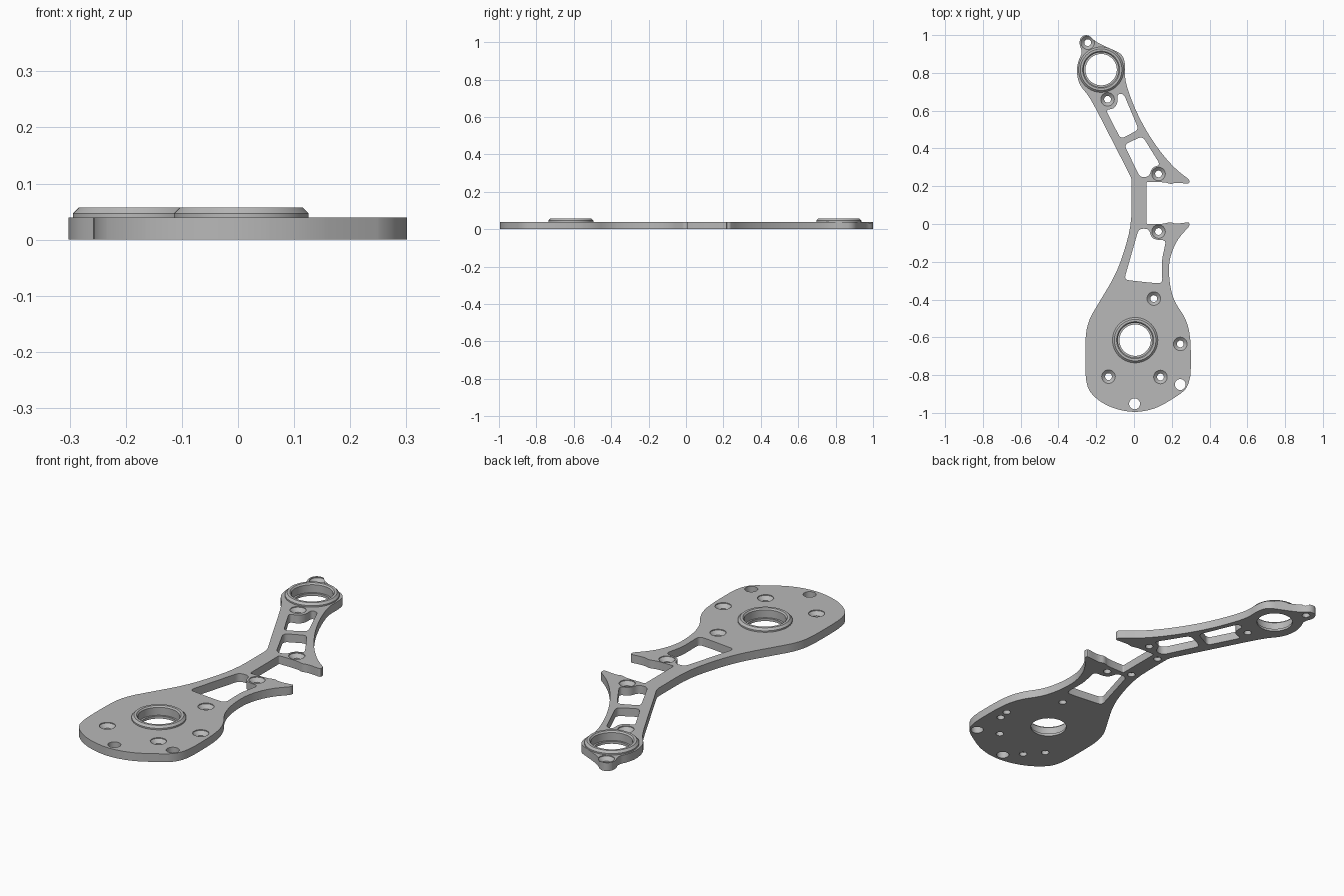
import bpy, bmesh, math
from mathutils import Vector

if "Cube" in bpy.data.objects:
    bpy.data.objects.remove(bpy.data.objects["Cube"])

THICK = 0.04

metal = bpy.data.materials.new("grey_metal")
metal.use_nodes = True
GREY = (0.48, 0.48, 0.48, 1)
metal.diffuse_color = GREY
metal.node_tree.nodes["Principled BSDF"].inputs["Base Color"].default_value = GREY


def add_object(name, bm):
    bmesh.ops.recalc_face_normals(bm, faces=bm.faces)
    mesh = bpy.data.meshes.new(name)
    bm.to_mesh(mesh)
    bm.free()
    mesh.materials.append(metal)
    obj = bpy.data.objects.new(name, mesh)
    bpy.context.collection.objects.link(obj)
    return obj


def rounded(points, radius, steps=6):
    """Round every corner of a closed outline; a third value overrides the radius."""
    out = []
    for i, p in enumerate(points):
        here = Vector(p[:2])
        r = p[2] if len(p) > 2 else radius
        a = Vector(points[i - 1][:2]) - here
        b = Vector(points[(i + 1) % len(points)][:2]) - here
        start = here + a.normalized() * min(r, a.length * 0.48)
        end = here + b.normalized() * min(r, b.length * 0.48)
        for k in range(steps + 1):
            t = k / steps
            out.append(start * (1 - t) ** 2 + here * 2 * t * (1 - t) + end * t * t)
    return out


def prism(name, outline, z0, z1):
    bm = bmesh.new()
    face = bm.faces.new([bm.verts.new((p.x, p.y, z0)) for p in outline])
    new = bmesh.ops.extrude_face_region(bm, geom=[face])["geom"]
    verts = [v for v in new if isinstance(v, bmesh.types.BMVert)]
    bmesh.ops.translate(bm, verts=verts, vec=(0, 0, z1 - z0))
    return add_object(name, bm)


def lathe(name, centre, profile, segments, capped):
    """Turn a profile of (radius, height) pairs round an upright axis."""
    bm = bmesh.new()
    rings = []
    for r, z in profile:
        rings.append([bm.verts.new((centre[0] + r * math.cos(math.tau * i / segments),
                                    centre[1] + r * math.sin(math.tau * i / segments), z))
                      for i in range(segments)])
    for low, high in zip(rings, rings[1:]):
        for i in range(segments):
            j = (i + 1) % segments
            bm.faces.new((low[i], low[j], high[j], high[i]))
    if capped:
        bm.faces.new(rings[0])
        bm.faces.new(rings[-1])
    return add_object(name, bm)


# Plate outline: base, spine, hooked tabs and upper arm
outline = [
    (0.0, -1.0), (-0.12, -0.975), (-0.21, -0.92), (-0.258, -0.85), (-0.258, -0.58),
    (-0.235, -0.5), (-0.2, -0.44), (-0.085, -0.25), (-0.012, -0.01),
    (-0.012, 0.24, 0.02), (-0.235, 0.675), (-0.29, 0.735), (-0.305, 0.81),
    (-0.295, 0.865), (-0.272, 0.91), (-0.292, 0.955), (-0.28, 0.995), (-0.24, 1.003),
    (-0.205, 0.965), (-0.13, 0.93), (-0.06, 0.9), (-0.045, 0.84), (-0.05, 0.76),
    (0.0, 0.62), (0.06, 0.5), (0.14, 0.38), (0.22, 0.29), (0.293, 0.235, 0.01),
    (0.293, 0.212, 0.015), (0.22, 0.22), (0.195, 0.21), (0.165, 0.222),
    (0.065, 0.222, 0.008), (0.065, 0.0, 0.008), (0.16, 0.0), (0.19, 0.012),
    (0.22, 0.0), (0.293, 0.01, 0.01), (0.293, -0.012, 0.01), (0.23, -0.08),
    (0.195, -0.16), (0.183, -0.23), (0.19, -0.33), (0.215, -0.415),
    (0.275, -0.5), (0.301, -0.6), (0.301, -0.86), (0.2, -0.93), (0.11, -0.98),
]
plate = prism("arm_plate", rounded(outline, 0.1, 4), 0, THICK)

# Weight-saving windows
windows = [
    [(-0.15, 0.605), (-0.105, 0.61), (-0.085, 0.645), (-0.09, 0.688), (-0.055, 0.69),
     (0.025, 0.5), (-0.07, 0.45)],
    [(-0.052, 0.42), (0.045, 0.465), (0.14, 0.312), (0.095, 0.3), (0.08, 0.25),
     (0.032, 0.247)],
    [(0.025, -0.025), (0.08, -0.025), (0.09, -0.07), (0.12, -0.085), (0.17, -0.085),
     (0.148, -0.19), (0.15, -0.315), (0.08, -0.31), (-0.052, -0.295)],
]
cutters = [prism("window_cutter", rounded(w, 0.025), -0.02, 0.08) for w in windows]

# Countersunk screw holes
for spot in [(-0.245, 0.96), (-0.14, 0.66), (0.13, 0.265), (0.13, -0.04),
             (0.105, -0.395), (0.245, -0.635), (-0.135, -0.808), (0.14, -0.81)]:
    profile = [(0.018, -0.02), (0.018, 0.02), (0.036, 0.036), (0.036, 0.06)]
    cutters.append(lathe("screw_cutter", spot, profile, 24, True))

# Plain through holes
for spot in [(0.245, -0.85), (0.003, -0.952)]:
    cutters.append(lathe("hole_cutter", spot, [(0.029, -0.02), (0.029, 0.06)], 24, True))

# Blind locating holes in the underside
for spot in [(0.235, -0.69), (-0.065, -0.885), (0.025, 0.01), (0.025, 0.2)]:
    cutters.append(lathe("blind_cutter", spot, [(0.018, -0.02), (0.018, 0.02)], 24, True))

# Bearing seats: stepped bore in the plate with a raised collar above it
seats = {"lower_collar": (0.006, -0.615), "upper_collar": (-0.174, 0.817)}
collars = []
for name, centre in seats.items():
    bore = [(0.083, -0.02), (0.083, 0.012), (0.092, 0.012), (0.092, 0.06)]
    cutters.append(lathe("bore_cutter", centre, bore, 64, True))
    collar = [(0.12, THICK), (0.12, 0.047), (0.11, 0.057), (0.098, 0.057),
              (0.092, 0.05), (0.092, THICK)]
    collars.append(lathe(name, centre, collar, 64, False))

# Cut everything, then discard the cutters
bpy.context.view_layer.objects.active = plate
for cutter in cutters:
    mod = plate.modifiers.new("cut", "BOOLEAN")
    mod.operation = "DIFFERENCE"
    mod.solver = "EXACT"
    mod.object = cutter
    bpy.ops.object.modifier_apply(modifier=mod.name)
    bpy.data.objects.remove(cutter)

# Smooth the curved walls, keep the machined edges crisp
bpy.ops.object.select_all(action="DESELECT")
for obj in [plate] + collars:
    obj.select_set(True)
bpy.ops.object.shade_smooth_by_angle(angle=math.radians(30))
